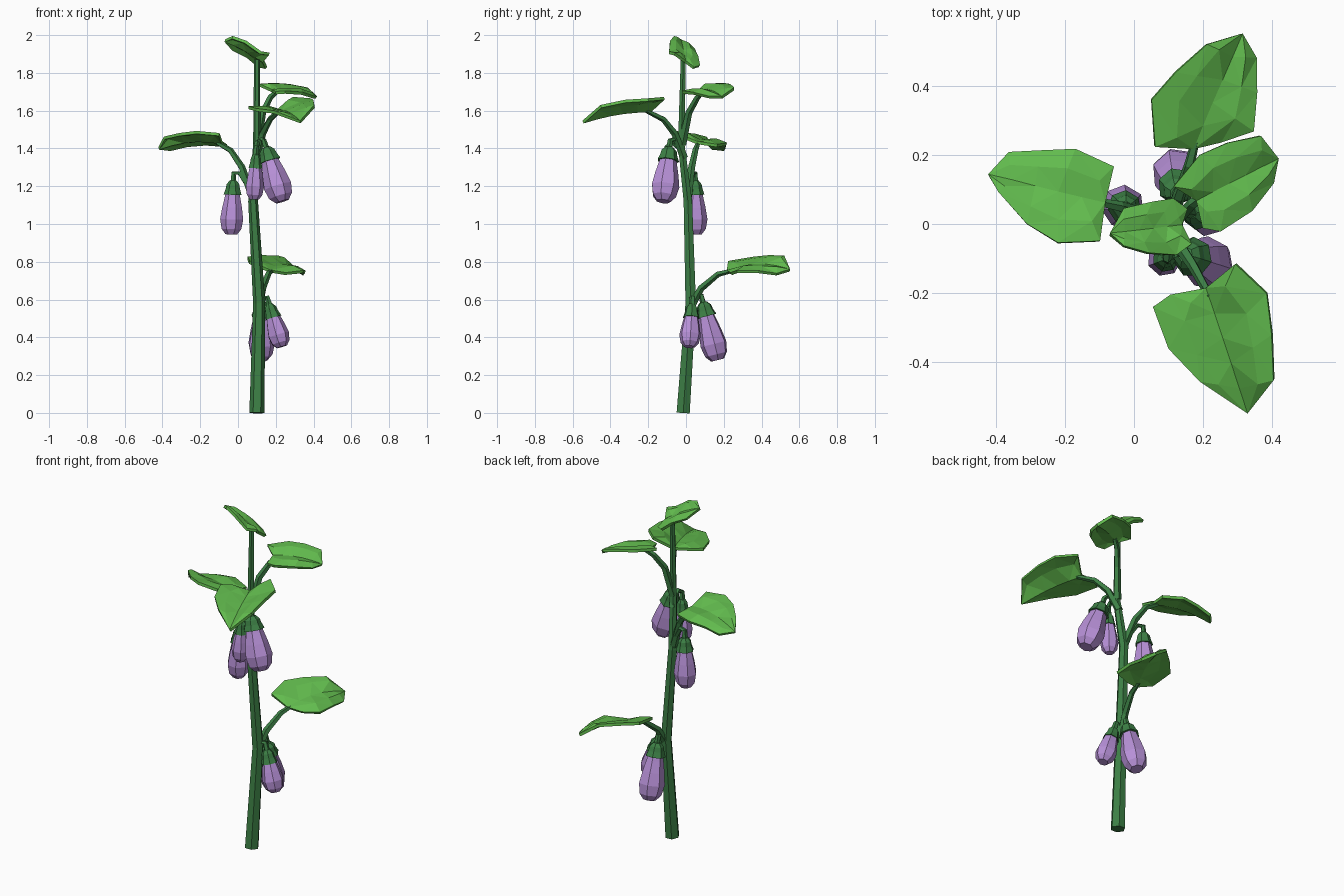
import bpy, bmesh, math, random
from mathutils import Vector

if "Cube" in bpy.data.objects:
    bpy.data.objects.remove(bpy.data.objects["Cube"])

random.seed(4)


def material(name, rgb):
    m = bpy.data.materials.new(name)
    m.diffuse_color = (*rgb, 1)
    m.use_nodes = True
    m.node_tree.nodes["Principled BSDF"].inputs["Base Color"].default_value = m.diffuse_color
    return m


LEAF = material("leaf green", (0.122, 0.50, 0.076))
STEM = material("stem green", (0.046, 0.215, 0.060))
FRUIT = material("fruit purple", (0.479, 0.283, 0.687))


def finish(name, bm, mat):
    bmesh.ops.recalc_face_normals(bm, faces=bm.faces)
    me = bpy.data.meshes.new(name)
    bm.to_mesh(me)
    bm.free()
    me.materials.append(mat)
    ob = bpy.data.objects.new(name, me)
    bpy.context.collection.objects.link(ob)
    return ob


def tube(name, pts, radii, sides, mat):
    """Sweep a polygon along points, with a radius at each point."""
    pts = [Vector(p) for p in pts]
    bm = bmesh.new()
    rings, prev, q = [], None, None
    for i, p in enumerate(pts):
        t = (pts[min(i + 1, len(pts) - 1)] - pts[max(i - 1, 0)]).normalized()
        q = Vector((0, 0, 1)).rotation_difference(t) if prev is None \
            else prev.rotation_difference(t) @ q
        prev = t
        rings.append([bm.verts.new(p + q @ Vector((radii[i] * math.cos(a), radii[i] * math.sin(a), 0)))
                      for a in (2 * math.pi * k / sides for k in range(sides))])
    for a, b in zip(rings, rings[1:]):
        for k in range(sides):
            n = (k + 1) % sides
            bm.faces.new((a[k], a[n], b[n], b[k]))
    bm.faces.new(rings[0])
    bm.faces.new(rings[-1])
    return finish(name, bm, mat)


def leaf(name, base, tip, left, right, arch, lift_l, lift_r):
    """Leaf blade: midrib base to tip, rim points (x, y) each side, rim height offsets."""
    base, tip = Vector(base), Vector(tip)
    bm = bmesh.new()
    n = len(left) + 1
    rib = []
    for k in range(n + 1):
        t = k / n
        p = base.lerp(tip, t)
        p.z += arch * math.sin(math.pi * t)
        rib.append(p)
    rv = [bm.verts.new(p) for p in rib]
    for side, lift in ((left, lift_l), (right, lift_r)):
        mid, rim = [rv[0]], [rv[0]]
        for k, (x, y) in enumerate(side, 1):
            # height follows the midrib at the nearest station
            along = (Vector((x, y)) - base.xy).dot((tip - base).xy) / (tip - base).xy.length_squared
            along = min(max(along, 0), 1)
            z = base.z + (tip.z - base.z) * along + arch * math.sin(math.pi * along) + lift
            o = Vector((x, y, z + random.uniform(-0.006, 0.006)))
            m = rib[k].lerp(o, 0.55) + Vector((0, 0, 0.012 + random.uniform(-0.005, 0.005)))
            mid.append(bm.verts.new(m))
            rim.append(bm.verts.new(o))
        mid.append(rv[n])
        rim.append(rv[n])
        for a, b in ((rv, mid), (mid, rim)):
            for k in range(n):
                vs = list(dict.fromkeys((a[k], a[k + 1], b[k + 1], b[k])))
                if len(vs) > 2:
                    bm.faces.new(vs)
    bmesh.ops.triangulate(bm, faces=bm.faces)
    ob = finish(name, bm, LEAF)
    mod = ob.modifiers.new("thickness", 'SOLIDIFY')
    mod.thickness = 0.016
    mod.offset = 0


def eggplant(name, top, end, r, stalk):
    """Hanging fruit with calyx cap and a hooked stalk back to the stem."""
    top, end = Vector(top), Vector(end)
    d = (end - top).normalized()
    ts = (0.12, 0.3, 0.5, 0.72, 0.9, 1)
    tube(name + "_fruit", [top.lerp(end, t) for t in ts],
         [r * f for f in (0.52, 0.66, 0.85, 1.0, 0.85, 0.5)], 7, FRUIT)
    tube(name + "_calyx", [top + d * s for s in (0, 0.02, 0.045, 0.075)],
         [r * f for f in (0.3, 0.55, 0.62, 0.78)], 7, STEM)
    tube(name + "_stalk", stalk + [top - d * 0.04, top + d * 0.01],
         [0.014] * (len(stalk) + 1) + [0.017], 5, STEM)


# main stem
tube("main_stem",
     [(0.10, -0.015, 0), (0.112, 0.025, 0.58), (0.08, 0.01, 1.12), (0.10, -0.025, 1.42), (0.10, -0.015, 1.87)],
     [0.04, 0.032, 0.026, 0.02, 0.015], 6, STEM)

# leaf stalks
for i, path in enumerate((
        [(0.11, 0.025, 0.56), (0.13, 0.08, 0.66), (0.16, 0.17, 0.735), (0.18, 0.25, 0.755)],
        [(0.075, 0.01, 1.14), (0.02, 0.03, 1.30), (-0.04, 0.05, 1.39), (-0.11, 0.065, 1.43)],
        [(0.095, -0.01, 1.35), (0.13, -0.06, 1.48), (0.17, -0.12, 1.555), (0.22, -0.21, 1.60)],
        [(0.10, -0.02, 1.42), (0.13, 0.015, 1.59), (0.17, 0.06, 1.67), (0.21, 0.09, 1.705)])):
    tube(f"leaf_stalk_{i + 1}", path, [0.022, 0.019, 0.016, 0.012], 5, STEM)

# leaves
leaf("lower_back_leaf", (0.17, 0.22, 0.75), (0.31, 0.55, 0.755),
     [(0.06, 0.225), (0.05, 0.36), (0.12, 0.44), (0.21, 0.52)],
     [(0.25, 0.24), (0.345, 0.27), (0.353, 0.38), (0.35, 0.48)], 0.03, 0.05, -0.03)
leaf("left_leaf", (-0.085, 0.06, 1.43), (-0.42, 0.14, 1.40),
     [(-0.10, -0.05), (-0.22, -0.055), (-0.31, 0.0), (-0.39, 0.09)],
     [(-0.06, 0.165), (-0.17, 0.215), (-0.27, 0.21), (-0.36, 0.205)], 0.025, 0.04, -0.02)
leaf("front_leaf", (0.21, -0.185, 1.60), (0.33, -0.545, 1.54),
     [(0.295, -0.115), (0.385, -0.20), (0.40, -0.32), (0.405, -0.45)],
     [(0.105, -0.205), (0.055, -0.24), (0.10, -0.36), (0.19, -0.455)], 0.015, 0.06, 0.015)
leaf("right_leaf", (0.18, 0.07, 1.705), (0.415, 0.19, 1.67),
     [(0.115, 0.11), (0.19, 0.20), (0.27, 0.235), (0.365, 0.255)],
     [(0.20, -0.01), (0.25, -0.02), (0.34, 0.04), (0.40, 0.12)], 0.015, 0.035, -0.01)
leaf("top_leaf", (0.135, -0.005, 1.86), (-0.07, -0.03, 1.97),
     [(0.165, -0.06), (0.12, -0.09), (0.04, -0.085), (-0.03, -0.065)],
     [(0.15, 0.04), (0.11, 0.07), (0.05, 0.06), (-0.03, 0.04)], 0.01, 0.035, -0.03)

# fruits
eggplant("left_eggplant", (-0.025, 0.048, 1.23), (-0.035, 0.052, 0.945), 0.063,
         [(0.07, 0.015, 1.17), (0.01, 0.035, 1.27)])
eggplant("small_front_eggplant", (0.095, -0.10, 1.37), (0.085, -0.102, 1.13), 0.05,
         [(0.10, -0.02, 1.39), (0.10, -0.07, 1.43)])
eggplant("large_front_eggplant", (0.148, -0.088, 1.405), (0.235, -0.12, 1.12), 0.076,
         [(0.10, -0.02, 1.40), (0.125, -0.06, 1.45)])
eggplant("low_right_eggplant", (0.165, 0.032, 0.575), (0.232, 0.018, 0.35), 0.058,
         [(0.112, 0.025, 0.55), (0.135, 0.03, 0.61)])
eggplant("low_back_eggplant", (0.125, 0.09, 0.585), (0.122, 0.168, 0.28), 0.072,
         [(0.112, 0.03, 0.56), (0.12, 0.065, 0.625)])
